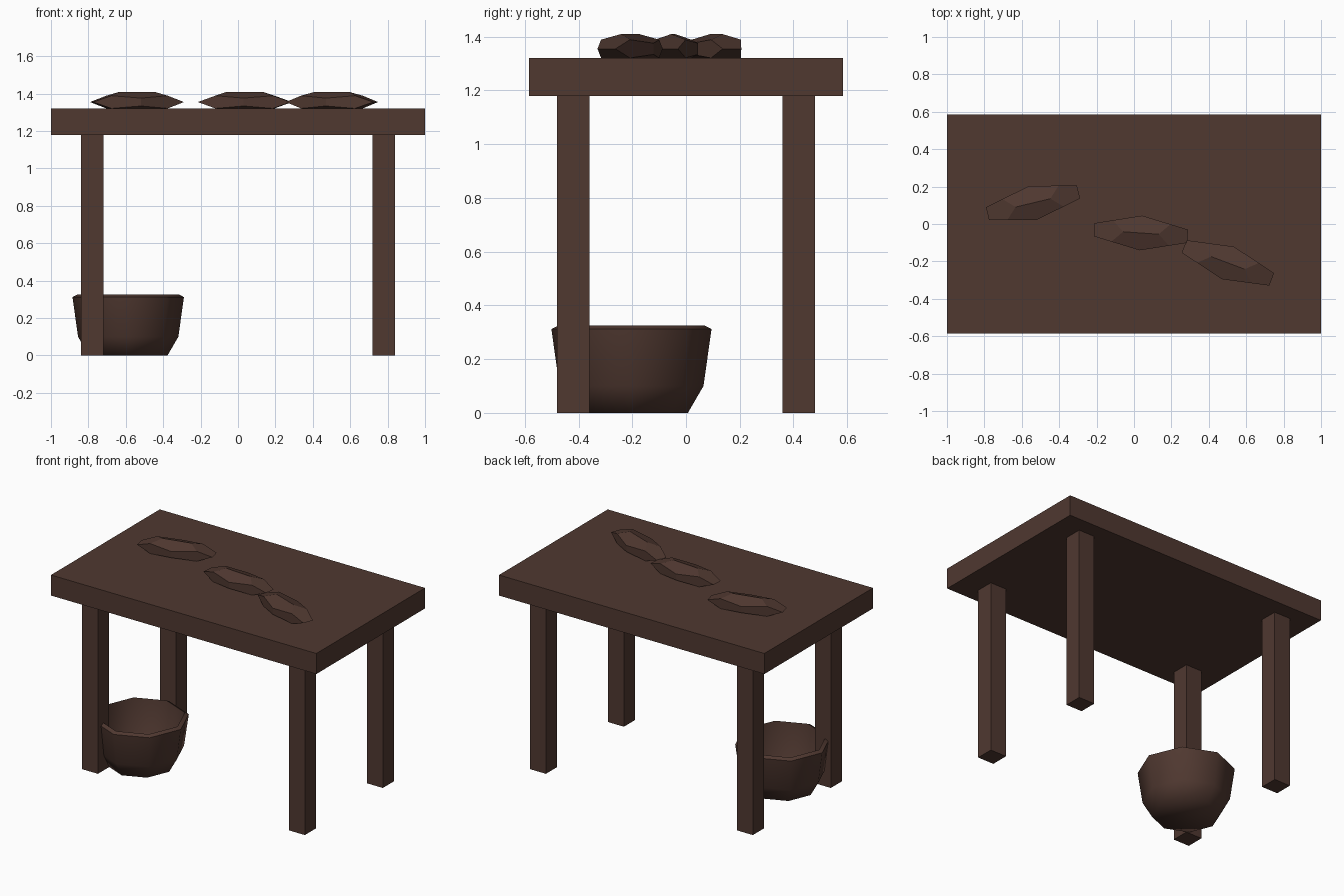
import bpy, bmesh
from math import cos, sin, pi, radians
from mathutils import Vector

cube = bpy.data.objects.get("Cube")
if cube:
    bpy.data.objects.remove(cube, do_unlink=True)

brown = bpy.data.materials.new("dark brown wood")
brown.use_nodes = True
colour = (0.080, 0.040, 0.030, 1)
brown.diffuse_color = colour
brown.node_tree.nodes["Principled BSDF"].inputs["Base Color"].default_value = colour


def make_object(name, bm, location, turn=0):
    bmesh.ops.recalc_face_normals(bm, faces=bm.faces)
    mesh = bpy.data.meshes.new(name)
    bm.to_mesh(mesh)
    bm.free()
    mesh.materials.append(brown)
    obj = bpy.data.objects.new(name, mesh)
    obj.location = location
    obj.rotation_euler.z = turn
    bpy.context.collection.objects.link(obj)
    return obj


def box(name, size, location):
    bm = bmesh.new()
    bmesh.ops.create_cube(bm, size=1)
    bmesh.ops.scale(bm, vec=size, verts=bm.verts)
    return make_object(name, bm, location)


def loaf(name, location, turn):
    """Stretched dodecahedron lying on an edge."""
    phi = (1 + 5 ** 0.5) / 2
    signs = (-1, 1)
    points = [(a, b, c) for a in signs for b in signs for c in signs]
    for a in signs:
        for b in signs:
            p, q = a * phi, b / phi
            points += [(p, q, 0), (0, p, q), (q, 0, p)]
    bm = bmesh.new()
    for p in points:
        bm.verts.new(Vector(p) / phi)
    bmesh.ops.convex_hull(bm, input=bm.verts)
    bmesh.ops.dissolve_limit(bm, angle_limit=radians(1), verts=bm.verts, edges=bm.edges)
    bmesh.ops.scale(bm, vec=(0.25, 0.093, 0.055), verts=bm.verts)
    return make_object(name, bm, location, turn)


def bowl(name, profile, sides, location):
    """Ring profile closed by a floor at both ends."""
    bm = bmesh.new()
    rings = []
    for r, z in profile:
        rings.append([bm.verts.new((r * cos(2 * pi * i / sides), r * sin(2 * pi * i / sides), z))
                      for i in range(sides)])
    for low, high in zip(rings, rings[1:]):
        for i in range(sides):
            j = (i + 1) % sides
            bm.faces.new((low[i], low[j], high[j], high[i]))
    bm.faces.new(rings[0])
    bm.faces.new(rings[-1])
    return make_object(name, bm, location)


# Table
box("table_top", (2, 1.17, 0.14), (0, 0, 1.25))
for side, x in (("left", 0.78), ("right", -0.78)):
    for end, y in (("front", -0.42), ("back", 0.42)):
        box(f"{end}_{side}_leg", (0.12, 0.12, 1.18), (x, y, 0.59))

# Faceted loaves on the table
loaf("right_loaf", (-0.54, 0.113, 1.355), 0.235)
loaf("middle_loaf", (0.037, -0.048, 1.355), -0.07)
loaf("left_loaf", (0.502, -0.208, 1.355), -0.36)

# Eight-sided bowl on the ground
basin = bowl("bowl", [(0.21, 0), (0.268, 0.1), (0.298, 0.312),
                      (0.273, 0.325), (0.243, 0.11), (0.195, 0.03)],
             8, (-0.587, -0.203, 0))
bpy.ops.object.select_all(action="DESELECT")
basin.select_set(True)
bpy.context.view_layer.objects.active = basin
bpy.ops.object.shade_smooth_by_angle(angle=radians(65))
